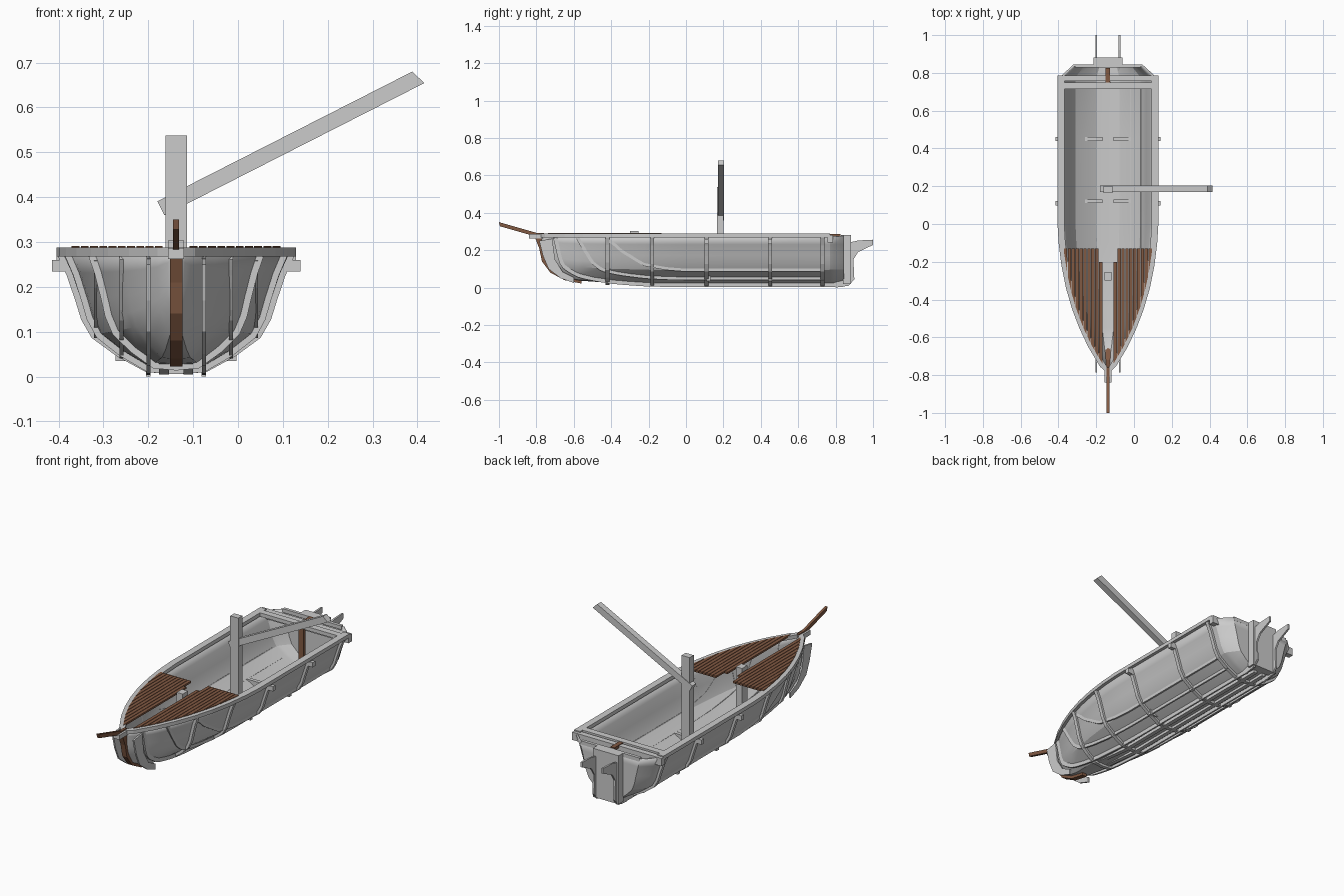
import bpy, bmesh, math
from mathutils import Vector

if "Cube" in bpy.data.objects:
    bpy.data.objects.remove(bpy.data.objects["Cube"])

CX = -0.138          # boat centreline
TOP = 0.275          # hull top edge

wood = bpy.data.materials.new("brown_wood")
wood.diffuse_color = (0.22, 0.10, 0.055, 1)
wood.use_nodes = True
wood.node_tree.nodes["Principled BSDF"].inputs["Base Color"].default_value = wood.diffuse_color


def lerp_table(t, x):
    if x <= t[0][0]:
        return t[0][1]
    for (a, b), (c, d) in zip(t, t[1:]):
        if x <= c:
            return b + (d - b) * (x - a) / (c - a)
    return t[-1][1]


# plan half-width of rail, keel height, and unit cross-section
PLAN = [(-0.78, 0.014), (-0.755, 0.042), (-0.65, 0.105), (-0.55, 0.152), (-0.45, 0.19), (-0.34, 0.222),
        (-0.22, 0.246), (-0.1, 0.261), (0, 0.267), (0.77, 0.267), (0.79, 0.255), (0.84, 0.2)]
KEEL = [(-0.78, 0.22), (-0.76, 0.15), (-0.72, 0.095), (-0.65, 0.06), (-0.58, 0.043),
        (-0.4, 0.03), (-0.2, 0.023), (0.85, 0.023)]
SECT = [(0, 0), (0.25, 0.015), (0.5, 0.15), (0.71, 0.3), (0.79, 0.44), (0.84, 0.6), (0.92, 0.83), (1, 1)]


def half(y):
    return max(0.004, lerp_table(PLAN, y) - 0.02)


def section(y):
    w, k = half(y), lerp_table(KEEL, y)
    return [(u * w, k + (TOP - k) * v) for u, v in SECT]


def make(name, verts, faces, mat=None, smooth=False):
    me = bpy.data.meshes.new(name)
    me.from_pydata([tuple(v) for v in verts], [], faces)
    bm = bmesh.new()
    bm.from_mesh(me)
    bmesh.ops.remove_doubles(bm, verts=bm.verts, dist=1e-5)
    bmesh.ops.recalc_face_normals(bm, faces=bm.faces)
    bm.to_mesh(me)
    bm.free()
    ob = bpy.data.objects.new(name, me)
    bpy.context.collection.objects.link(ob)
    if mat:
        me.materials.append(mat)
    if smooth:
        bpy.context.view_layer.objects.active = ob
        ob.select_set(True)
        bpy.ops.object.shade_smooth_by_angle(angle=math.radians(20))
        ob.select_set(False)
    return ob


def loft(name, rings, mat=None, smooth=False):
    """Closed tube through rings of equal size, capped at both ends."""
    n = len(rings[0])
    verts = [p for r in rings for p in r]
    faces = [(i * n + j, i * n + (j + 1) % n, (i + 1) * n + (j + 1) % n, (i + 1) * n + j)
             for i in range(len(rings) - 1) for j in range(n)]
    faces += [tuple(range(n)), tuple((len(rings) - 1) * n + j for j in range(n))]
    return make(name, verts, faces, mat, smooth)


def box(name, x0, x1, y0, y1, z0, z1, mat=None):
    """Box with x measured from the boat centreline."""
    return loft(name, [[(CX + x0, y, z0), (CX + x1, y, z0), (CX + x1, y, z1), (CX + x0, y, z1)]
                       for y in (y0, y1)], mat)


def ribbon(name, path, inner, outer, put, mat=None):
    """Flat band along a 2D path; put(a, b, s) maps to 3D with s = -1/+1 side."""
    rings = []
    for i, p in enumerate(path):
        a, b = Vector(path[max(i - 1, 0)]), Vector(path[min(i + 1, len(path) - 1)])
        t = (b - a).normalized()
        n = Vector((t.y, -t.x))
        p = Vector(p)
        q0, q1 = p + n * inner, p + n * outer
        rings.append([put(*q0, -1), put(*q1, -1), put(*q1, 1), put(*q0, 1)])
    return loft(name, rings, mat)


def prism(name, profile, x, t, mat=None):
    """Side profile (y, z) extruded across x."""
    return loft(name, [[(CX + x + s * t / 2, y, z) for y, z in profile] for s in (-1, 1)], mat)


# hull shell with transom
ys = sorted({p[0] for p in PLAN} | {p[0] for p in KEEL if p[0] < 0.8} | {0.2, 0.45})
rows = []
for y in ys:
    s = section(y)
    rows.append([(CX - x, y, z) for x, z in reversed(s)] + [(CX + x, y, z) for x, z in s[1:]])
n = len(rows[0])
faces = [(i * n + j, i * n + j + 1, (i + 1) * n + j + 1, (i + 1) * n + j)
         for i in range(len(rows) - 1) for j in range(n - 1)]
faces.append(tuple((len(rows) - 1) * n + j for j in range(n)))
hull = make("hull_shell", [p for r in rows for p in r], faces, smooth=True)
sol = hull.modifiers.new("thickness", 'SOLIDIFY')
sol.thickness = 0.01
sol.offset = 0

# gunwale rail on both sides, meeting at the bow
for s, nm in ((-1, "left"), (1, "right")):
    rings = []
    for y, w in PLAN[:-2]:
        wi = max(w - 0.036, 0.0)
        rings.append([(CX + s * w, y, 0.268), (CX + s * w, y, 0.288),
                      (CX + s * wi, y, 0.288), (CX + s * wi, y, 0.268)])
    loft("gunwale_" + nm, rings)
box("stern_rail", -0.25, 0.25, 0.715, 0.75, 0.268, 0.288)
box("stern_beam", -0.267, 0.267, 0.757, 0.787, 0.24, 0.282)
box("transom_rail", -0.175, 0.175, 0.828, 0.845, 0.262, 0.282)

# transverse ribs; the middle two step outward under the rail
for k, y in enumerate((-0.42, -0.18, 0.11, 0.45, 0.73)):
    s = section(y)
    pts = [(-x, z) for x, z in reversed(s)] + s[1:]
    ribbon("rib_%d" % k, pts, -0.004, 0.018, lambda a, b, e, y=y: (CX + a, y + e * 0.01, max(b, 0)))
    for side in (-1, 1) if k in (2, 3) else ():
        a, b = sorted((side * half(y) * 0.95, side * (half(y) + 0.03)))
        box("rib_step_%d" % k, a, b, y - 0.011, y + 0.011, 0.234, 0.26)

# floor timbers inside
for y in (0.12, 0.45):
    for s in (-1, 1):
        a, b = sorted((s * 0.03, s * 0.135))
        box("floor_timber", a, b, y - 0.01, y + 0.01, 0.035, 0.066)

# longitudinal straps following the hull
for d, out in ((0.062, 0.024), (0.122, 0.02), (0.178, 0.018)):
    y0 = next(y / 1000 for y in range(-780, 0) if half(y / 1000) > d * 1.005)
    end = 0.84 if d < 0.1 else 0.74
    path = []
    for i in range(41):
        y = y0 + (end - y0) * (i / 40) ** 2
        path.append((y, lerp_table(section(min(y, 0.77)), d)))
    for s in (-1, 1):
        ribbon("hull_strap", path, -0.004, out,
               lambda a, b, e, d=d, s=s: (CX + s * d + e * 0.0045, a, max(b, 0)))

# bow ends of the inner straps
for s in (-1, 1):
    prism("bow_cheek", [(-0.785, 0.25), (-0.765, 0.17), (-0.735, 0.1), (-0.67, 0.05), (-0.6, 0.025),
                        (-0.6, 0.055), (-0.66, 0.085), (-0.70, 0.15), (-0.715, 0.262)], s * 0.062, 0.009)

# stem, head and bowsprit
prism("stem", [(-0.81, 0.275), (-0.785, 0.21), (-0.77, 0.14), (-0.725, 0.08), (-0.65, 0.04), (-0.56, 0.022),
               (-0.56, 0.04), (-0.65, 0.065), (-0.72, 0.11), (-0.75, 0.17), (-0.77, 0.275)], 0, 0.028, wood)
box("stem_head", -0.018, 0.018, -0.84, -0.76, 0.262, 0.287)
prism("bowsprit", [(-0.76, 0.272), (-0.8, 0.272), (-0.995, 0.328), (-1.0, 0.35), (-0.8, 0.293), (-0.76, 0.293)],
      0, 0.014, wood)

# keel runners
for s in (-1, 1):
    prism("keel_runner", [(-0.45, 0.03), (-0.2, 0.005), (0.84, 0.005), (0.84, 0.021), (-0.2, 0.021), (-0.45, 0.034)],
          s * 0.027, 0.022)

# rudder block with two side fins
box("rudder_block", -0.077, 0.077, 0.84, 0.882, 0.02, 0.282)
for s in (-1, 1):
    prism("stern_fin", [(0.8, 0.0), (0.87, 0.01), (0.90, 0.045), (0.895, 0.15), (0.92, 0.19), (1.0, 0.228),
                        (1.0, 0.256), (0.92, 0.252), (0.87, 0.24), (0.86, 0.06), (0.8, 0.03)], s * 0.062, 0.01)
box("stern_post", -0.014, 0.014, 0.735, 0.755, 0.03, 0.27, wood)
box("tiller", -0.012, 0.012, 0.74, 0.825, 0.27, 0.286, wood)

# foredeck planks, trimmed to the hull plan
for k in range(10):
    d0 = 0.03 + k * 0.0206
    d1 = d0 + 0.0175
    back = -0.2 if k == 0 else -0.13
    f0, f1 = (next(y / 1000 for y in range(-780, 0) if lerp_table(PLAN, y / 1000) - 0.022 > d) for d in (d0, d1))
    for s in (-1, 1):
        rings = [[(CX + s * d0, f0, z), (CX + s * d1, f1, z), (CX + s * d1, back, z), (CX + s * d0, back, z)]
                 for z in (0.281, 0.291)]
        loft("deck_plank", rings, wood)
box("mooring_post", -0.018, 0.018, -0.3, -0.255, 0.03, 0.303)

# mast and raised boom
box("mast", -0.024, 0.024, 0.165, 0.2, 0.02, 0.537)
a, b = Vector((-0.172, 0.375)), Vector((0.402, 0.667))
t = (b - a).normalized()
nrm = Vector((-t.y, t.x)) * 0.0175
loft("boom", [[(p.x, y, p.y) for p in (a - nrm, b - nrm + t * 0.006, b + nrm - t * 0.006, a + nrm)]
              for y in (0.17, 0.203)])
